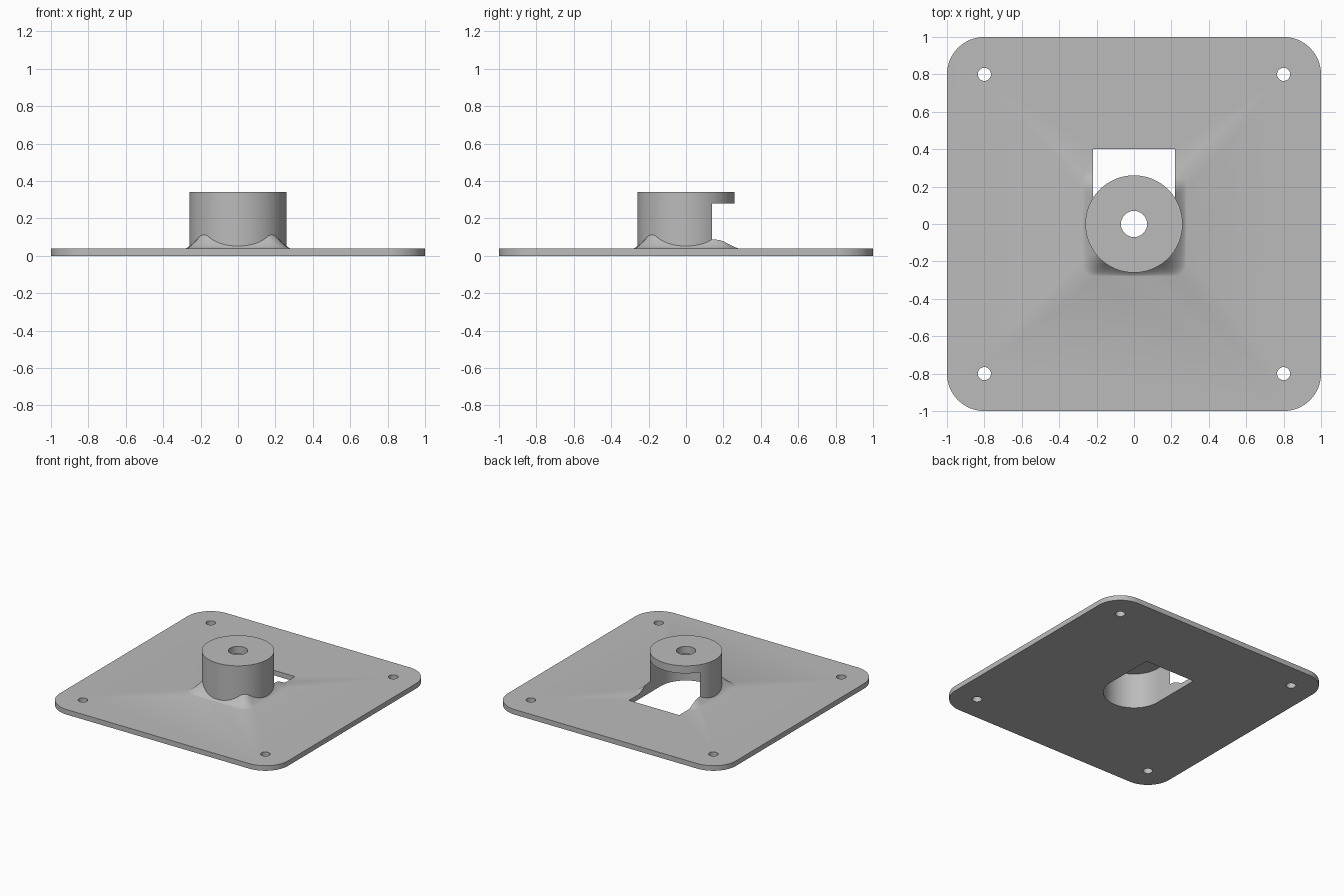
import bpy
import bmesh
from math import sin, cos, pi, radians, sqrt

cube = bpy.data.objects.get("Cube")
if cube:
    bpy.data.objects.remove(cube, do_unlink=True)

PLATE_TOP = 0.04
TOP = 0.34
CAP_UNDERSIDE = 0.28
HUB_R = 0.26
BORE_R = 0.22

grey = bpy.data.materials.new("plain_grey")
grey.use_nodes = True
colour = (0.5, 0.5, 0.5, 1)
grey.diffuse_color = colour
grey.node_tree.nodes["Principled BSDF"].inputs["Base Color"].default_value = colour


def finish(name, bm):
    bmesh.ops.recalc_face_normals(bm, faces=bm.faces)
    mesh = bpy.data.meshes.new(name)
    bm.to_mesh(mesh)
    bm.free()
    mesh.materials.append(grey)
    obj = bpy.data.objects.new(name, mesh)
    bpy.context.collection.objects.link(obj)
    return obj


def prism(name, outline, z0, z1):
    bm = bmesh.new()
    face = bm.faces.new([bm.verts.new((x, y, z0)) for x, y in outline])
    up = bmesh.ops.extrude_face_region(bm, geom=[face])["geom"]
    for v in up:
        if isinstance(v, bmesh.types.BMVert):
            v.co.z = z1
    return finish(name, bm)


def circle(r, cx=0, cy=0, n=96):
    return [(cx + r * cos(2 * pi * i / n), cy + r * sin(2 * pi * i / n)) for i in range(n)]


def rounded_square(half, r, steps=16):
    c = half - r
    points = []
    for q, (sx, sy) in enumerate(((1, 1), (-1, 1), (-1, -1), (1, -1))):
        for i in range(steps + 1):
            a = (q + i / steps) * pi / 2
            points.append((sx * c + r * cos(a), sy * c + r * sin(a)))
    return points


def boolean(target, tool, operation):
    mod = target.modifiers.new(operation.lower(), "BOOLEAN")
    mod.operation = operation
    mod.solver = "EXACT"
    mod.object = tool
    bpy.context.view_layer.objects.active = target
    bpy.ops.object.modifier_apply(modifier=mod.name)
    bpy.data.objects.remove(tool, do_unlink=True)


def corner_flare(half=0.28, r=0.07, n=96, steps=6):
    """Ring that swells from the round hub to a rounded square foot."""
    c = half - r
    reach = c * sqrt(2) + r - HUB_R
    bm = bmesh.new()
    rings = []
    for i in range(n):
        a = 2 * pi * (i + 0.5) / n
        u, v = abs(cos(a)), abs(sin(a))
        # distance from the centre to the rounded square along this direction
        foot = half / max(u, v)
        if min(u, v) * foot > c:
            b = c * (u + v)
            foot = b + sqrt(b * b - 2 * c * c + r * r)
        rise = 0.075 * (foot - HUB_R) / reach
        profile = [(HUB_R - 0.02, PLATE_TOP - 0.02), (foot, PLATE_TOP - 0.02)]
        for k in range(steps + 1):
            t = k / steps
            profile.append((foot + (HUB_R - 0.002 - foot) * t, PLATE_TOP + rise * t ** 1.5))
        profile.append((HUB_R - 0.02, PLATE_TOP + rise))
        rings.append([bm.verts.new((d * cos(a), d * sin(a), z)) for d, z in profile])
    for i, ring in enumerate(rings):
        nxt = rings[(i + 1) % n]
        for j in range(len(ring)):
            k = (j + 1) % len(ring)
            bm.faces.new((ring[j], nxt[j], nxt[k], ring[k]))
    return finish("corner_flare", bm)


# Base plate with the hub and its flared foot
base = prism("mounting_plate", rounded_square(1, 0.2), 0, PLATE_TOP)
boolean(base, prism("hub", circle(HUB_R), 0.01, TOP), "UNION")
boolean(base, corner_flare(), "UNION")

# Hollow hub and rear slot, open from below
boolean(base, prism("bore", circle(BORE_R), -0.1, CAP_UNDERSIDE), "DIFFERENCE")
slot = [(-BORE_R, 0), (BORE_R, 0), (BORE_R, 0.4), (-BORE_R, 0.4)]
boolean(base, prism("slot", slot, -0.1, CAP_UNDERSIDE), "DIFFERENCE")

# Cap hole and corner screw holes
boolean(base, prism("cap_hole", circle(0.07, n=48), 0.2, 0.5), "DIFFERENCE")
for x in (-0.8, 0.8):
    for y in (-0.8, 0.8):
        boolean(base, prism("screw_hole", circle(0.035, x, y, 32), -0.1, 0.1), "DIFFERENCE")

bpy.ops.object.select_all(action="DESELECT")
base.select_set(True)
bpy.context.view_layer.objects.active = base
bpy.ops.object.shade_smooth_by_angle(angle=radians(25))
